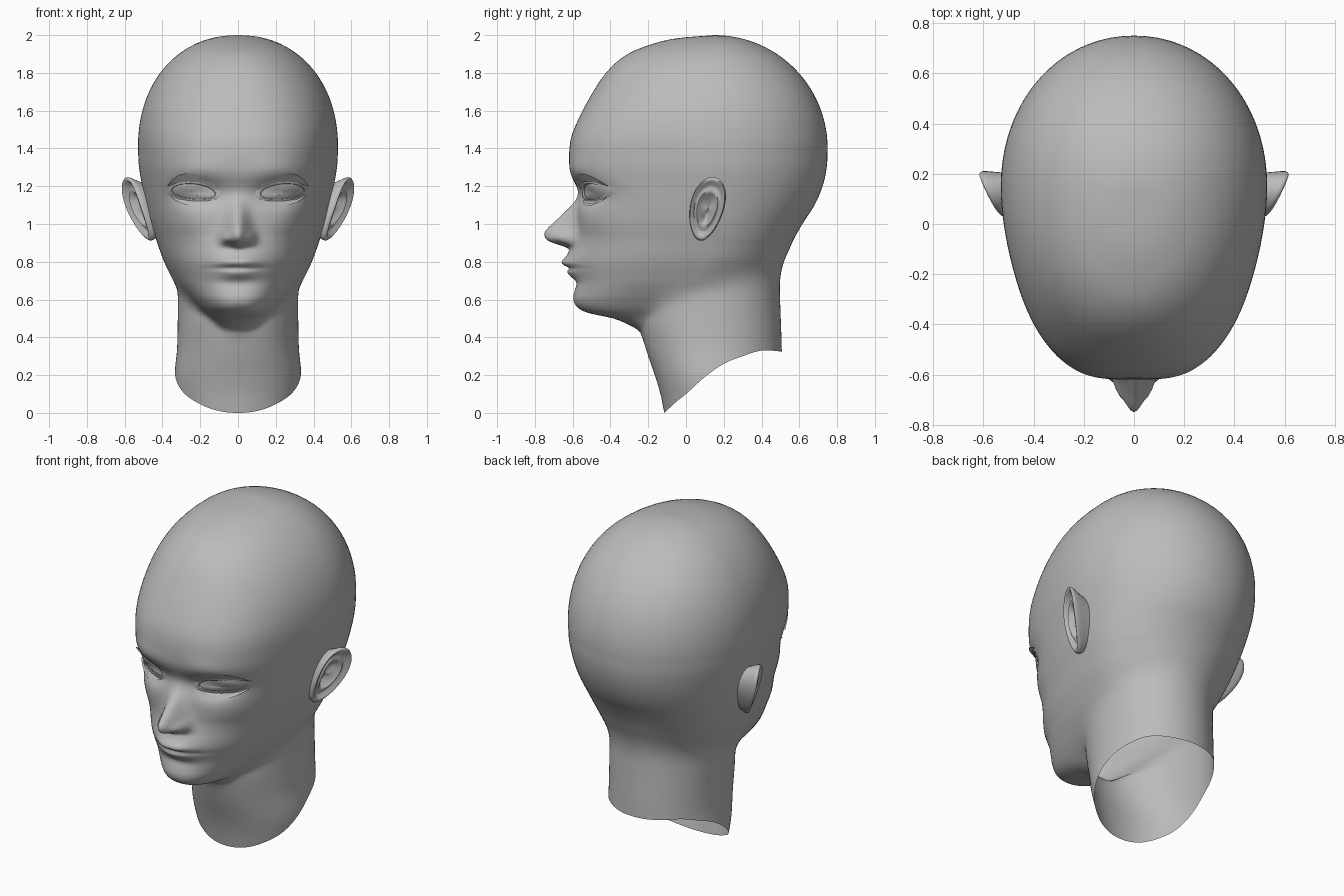
import bpy, bmesh, math
from mathutils import Vector
from mathutils.bvhtree import BVHTree

if "Cube" in bpy.data.objects:
    bpy.data.objects.remove(bpy.data.objects["Cube"])

clay = bpy.data.materials.new("clay_grey")
clay.diffuse_color = (0.5, 0.5, 0.5, 1)
clay.use_nodes = True
clay.node_tree.nodes["Principled BSDF"].inputs["Base Color"].default_value = clay.diffuse_color
CY = 0.15          # y of the vertical axis all sections are drawn around


def curve(z, pts):
    """Smooth interpolation through (z, value) pairs in rising z."""
    if z <= pts[0][0]:
        return pts[0][1]
    if z >= pts[-1][0]:
        return pts[-1][1]
    i = max(k for k in range(len(pts) - 1) if pts[k][0] <= z)

    def slope(k):
        a, b = pts[max(k - 1, 0)], pts[min(k + 1, len(pts) - 1)]
        return (b[1] - a[1]) / (b[0] - a[0])
    (z0, v0), (z1, v1) = pts[i], pts[i + 1]
    h = z1 - z0
    t = (z - z0) / h
    return ((2*t**3 - 3*t*t + 1) * v0 + (t**3 - 2*t*t + t) * h * slope(i)
            + (3*t*t - 2*t**3) * v1 + (t**3 - t*t) * h * slope(i + 1))


# head sections: half width, reach to the front, reach to the back, forward shift of the jaw
WIDTH = [(.42, .05), (.5, .13), (.55, .19), (.6, .24), (.65, .285), (.7, .325), (.8, .385),
         (.9, .425), (1, .46), (1.1, .485), (1.2, .507), (1.3, .524), (1.4, .53)]
FRONT = [(.3, .1), (.42, .3), (.46, .42), (.5, .53), (.53, .67), (.56, .725), (.6, .745), (.65, .74),
         (.7, .735), (.8, .75), (.9, .735), (.95, .727), (1.1, .73), (1.2, .75), (1.3, .765), (1.4, .767),
         (1.485, .75), (1.66, .665), (1.81, .565), (1.905, .45), (1.96, .305), (1.985, .185), (2, 0)]
BACK = [(.42, .05), (.5, .08), (.6, .16), (.7, .26), (.8, .335), (.9, .4), (1, .465), (1.1, .53),
        (1.2, .573), (1.3, .595), (1.4, .6)]
SHIFT = [(.3, 0), (.42, .2), (.5, .34), (.6, .25), (.7, .13), (.8, .045), (.92, 0)]
# how boxy the section is toward the face
BOXY = [(.9, 2.3), (1.05, 2.4), (1.2, 2.7), (1.35, 2.7), (1.6, 2.35), (1.9, 2.1)]
# neck sections and its sloping lower edge (y, z)
NECK_W = [(0, .3), (.1, .325), (.2, .335), (.35, .322), (.6, .318), (.8, .315), (.95, .3), (1.2, .24)]
NECK_F = [(0, .265), (.1, .285), (.2, .315), (.3, .35), (.42, .385), (.5, .4), (.9, .42), (1.2, .3)]
NECK_B = [(0, .36), (.33, .357), (.6, .348), (.7, .345), (.8, .347), (.9, .35), (1.2, .25)]
EDGE = [(-.115, 0), (-.05, .06), (0, .1), (.1, .19), (.2, .26), (.3, .3), (.4, .33), (.51, .325)]
NOSE = [(.84, 0), (.87, .015), (.89, .08), (.91, .14), (.935, .168), (.965, .165), (1.03, .1),
        (1.1, .03), (1.15, .004), (1.25, 0)]


def shifted_radius(a, w, f, b, n, d):
    """Distance to an egg section whose widest place lies d in front of the axis; a = 0 is forward."""
    s, c = abs(math.sin(a)), math.cos(a)
    lo, hi = 0, 1
    for _ in range(24):
        r = (lo + hi) / 2
        v = r * c - d
        e = n if v > 0 else 2.05
        if (r * s / w)**e + (abs(v) / (f - d if v > 0 else b + d))**e < 1:
            lo = r
        else:
            hi = r
    return lo


def bump(x, z, cx, cz, sx, sz):
    return math.exp(-((x - cx) / sx)**2 - ((z - cz) / sz)**2)


def features(x, z):
    """Forward relief of the face."""
    x = abs(x)
    nose_w = .043 + .02 * max(0, min(1, (1.12 - z) / .17))
    d = curve(z, NOSE) * math.exp(-(x / nose_w)**2)
    d += .04 * bump(x, z, .066, .925, .025, .03)         # nostril wings
    d -= .015 * bump(x, z, .045, .89, .025, .018)        # nostrils
    d -= .07 * bump(x, z, .21, 1.165, .13, .065)         # eye sockets
    d -= .018 * bump(x, z, 0, 1.18, .09, .06)            # hollow of the bridge
    d += .01 * bump(x, z, .2, 1.29, .14, .06)            # brows
    d += .02 * bump(x, z, .28, 1.02, .12, .1)            # cheeks
    d += .04 * bump(x, z, 0, .8, .14, .075)              # muzzle
    d += .02 * bump(x, z, .03, .798, .075, .022)         # upper lip
    d += .014 * bump(x, z, 0, .735, .08, .024)           # lower lip
    d -= .018 * bump(x, z, 0, .766, .13, .009)           # mouth line
    d -= .01 * bump(x, z, 0, .685, .1, .03)              # hollow above the chin
    return d


def surface(a, z):
    n, m = curve(z, BOXY), max(0, math.cos(a))
    taper = 1 - .16 * (n - 2.1) * m * m * (3 - 2 * m)    # narrower toward the face
    w, f, b = curve(z, WIDTH), curve(z, FRONT), curve(z, BACK)
    if z > 1.4:                                          # domed skull
        u = min(1, (z - 1.4) / .6)
        w *= max(1e-4, 1 - u**2.15)**(1 / 2.15)
        b *= max(1e-4, 1 - u**2)**.5
    r = shifted_radius(a, w * taper, f, b, n, curve(z, SHIFT))
    if z < 1.2:                                          # blend with the neck
        q = shifted_radius(a, curve(z, NECK_W), curve(z, NECK_F), curve(z, NECK_B), 2.1, 0)
        r = (r**9 + q**9)**(1 / 9)
    x, y = r * math.sin(a), CY - r * math.cos(a)
    if .6 < z < 1.5 and y < -.2:
        y -= features(x, z) * min(1, (-.2 - y) / .12)
    return Vector((x, y, z))


def finish(name, verts, faces, mirror=False, angle=60):
    me = bpy.data.meshes.new(name)
    me.from_pydata(verts, [], faces)
    bm = bmesh.new()
    bm.from_mesh(me)
    bmesh.ops.recalc_face_normals(bm, faces=bm.faces)
    bm.to_mesh(me)
    bm.free()
    me.materials.append(clay)
    ob = bpy.data.objects.new(name, me)
    bpy.context.collection.objects.link(ob)
    if mirror:
        ob.modifiers.new("mirror", 'MIRROR').use_mirror_merge = False
    bpy.ops.object.select_all(action='DESELECT')
    ob.select_set(True)
    bpy.context.view_layer.objects.active = ob
    bpy.ops.object.shade_smooth_by_angle(angle=math.radians(angle))


def loft(rings, closed=True):
    n = len(rings[0])
    verts = [p for r in rings for p in r]
    faces = [(i*n + j, i*n + (j+1) % n, (i+1)*n + (j+1) % n, (i+1)*n + j)
             for i in range(len(rings) - 1) for j in range(n if closed else n - 1)]
    return verts, faces


# head and neck: stacked sections, denser angles toward the face
SEG = 128
angles = [u - .6 * math.sin(u) for u in (2 * math.pi * j / SEG for j in range(SEG))]
rings = []
for i in range(10):                                      # neck with the sloping open end
    row = []
    for a in angles:
        low = 0
        for _ in range(8):
            low = curve(surface(a, low).y, EDGE)
        row.append(surface(a, low + (.42 - low) * i / 10))
    rings.append(row)
for i in range(98):
    rings.append([surface(a, .42 + .01 * i) for a in angles])
for i in range(24):
    rings.append([surface(a, 1.4 + .6 * math.sin(math.pi / 2 * i / 24)) for a in angles])
verts, faces = loft(rings)
verts.append(Vector((0, CY, 2)))
last = len(verts) - 1
faces += [(last - SEG + j, last - SEG + (j + 1) % SEG, last) for j in range(SEG)]
finish("head_and_neck", verts, faces)
skin = BVHTree.FromPolygons(verts, faces)


def on_face(x, z, lift):
    """Point in front of the face skin."""
    hit = skin.ray_cast(Vector((x, -2, z)), Vector((0, 1, 0)))[0]
    return Vector((x, hit.y - lift, z))


# eyes: soft lid rim and bulging eyeball
eye = []
for s, lift in [(1.35, -.004), (1.15, .005), (1.02, .008), (.99, .001), (.8, .01), (.5, .019), (.2, .023), (.01, .024)]:
    row = []
    for j in range(32):
        a = 2 * math.pi * j / 32
        c, t = math.cos(a), math.sin(a)
        row.append(on_face(.235 + .115 * s * c, 1.167 + .01 * c + s * t * (.045 if t > 0 else .036), lift))
    eye.append(row)
finish("eye", *loft(eye), mirror=True, angle=50)

# lashes: thin strips fanning off the lids
for name, base, arch, rise, out, width in [("upper_lash", 1.19, .035, .042, .035, .127),
                                           ("lower_lash", 1.14, -.03, -.014, .01, .11)]:
    inner, outer = [], []
    for i in range(17):
        t = -1 + i / 8
        p = on_face(.24 + width * t, base + arch * (1 - t * t) + .01 * t, .006)
        k = 1 - t**4
        inner.append(p)
        outer.append(p + Vector((.008 * t, -out * k, rise * k)))
    finish(name, *loft([inner, outer], closed=False), mirror=True)

# ears: dished shells flaring out toward the back
ear = []
for s, o in [(.72, -.1), (.9, -.04), (.985, -.014), (1, 0), (.95, .01), (.86, .006),
             (.76, -.012), (.66, -.012), (.58, -.002), (.48, -.01), (.34, -.032), (.01, -.036)]:
    row = []
    for j in range(40):
        a = 2 * math.pi * j / 40
        h = math.sin(a)
        dy = s * ((.09 + .015 * h) * math.cos(a) + .03 * h)
        dz = s * .168 * h
        x = .526 + .46 * dy + .28 * dz + .015 * (1 - h * h) + o
        row.append(Vector((x, .11 + dy - .2 * min(0, o), 1.08 + dz)))
    ear.append(row)
finish("ear", *loft(ear), mirror=True, angle=70)
